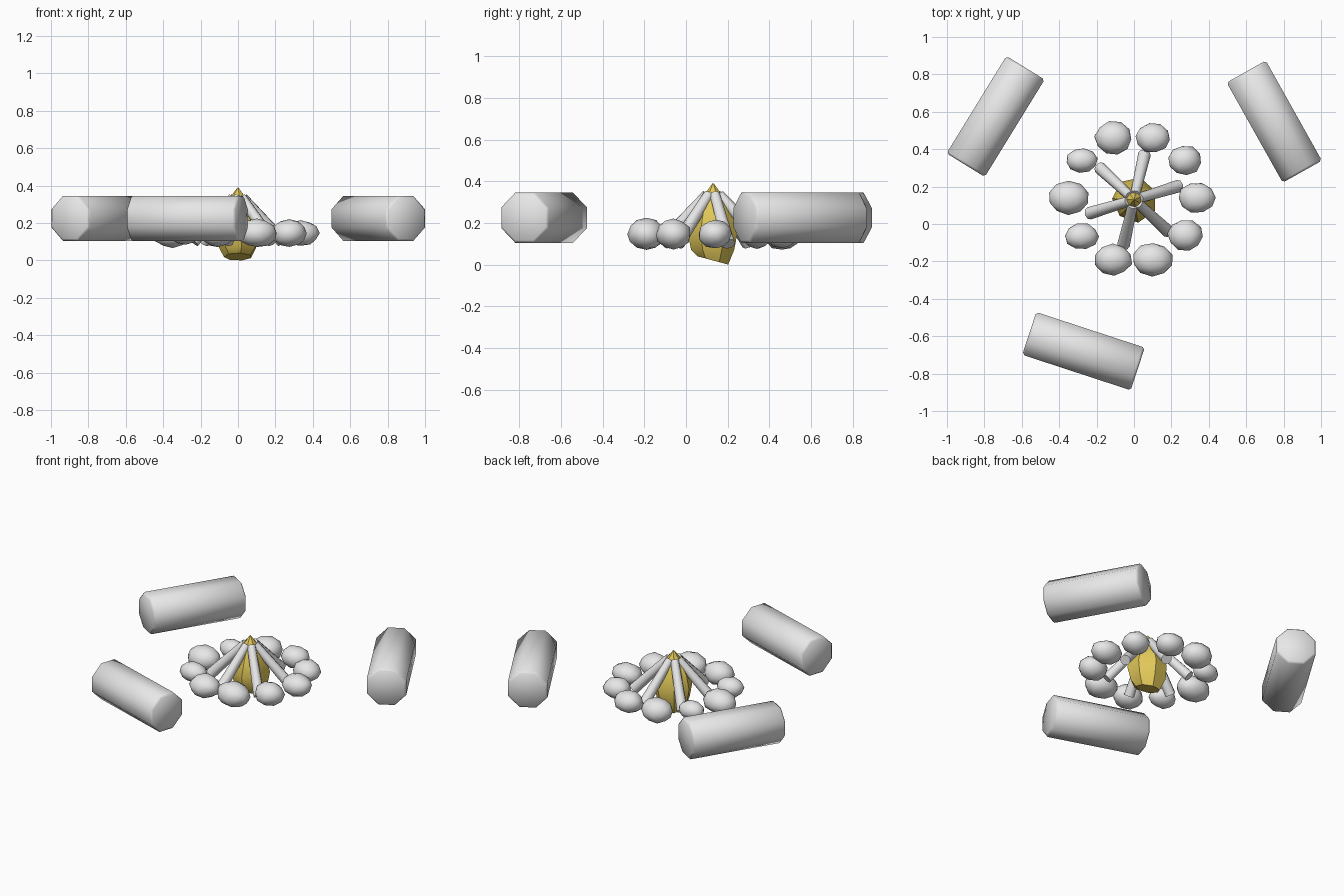
import bpy, bmesh, math, random
from mathutils import Vector, Matrix

random.seed(4)
if "Cube" in bpy.data.objects:
    bpy.data.objects.remove(bpy.data.objects["Cube"], do_unlink=True)

CENTRE = Vector((0, 0.13, 0))


def material(name, rgb):
    mat = bpy.data.materials.new(name)
    mat.use_nodes = True
    mat.diffuse_color = (*rgb, 1)
    mat.node_tree.nodes["Principled BSDF"].inputs["Base Color"].default_value = (*rgb, 1)
    return mat


GREY = material("pale grey", (0.8, 0.8, 0.8))
GOLD = material("flame gold", (0.76, 0.58, 0.1))


def finish(name, bm, mat, angle):
    bmesh.ops.recalc_face_normals(bm, faces=bm.faces)
    mesh = bpy.data.meshes.new(name)
    bm.to_mesh(mesh)
    bm.free()
    mesh.materials.append(mat)
    obj = bpy.data.objects.new(name, mesh)
    bpy.context.collection.objects.link(obj)
    bpy.ops.object.select_all(action='DESELECT')
    obj.select_set(True)
    bpy.context.view_layer.objects.active = obj
    bpy.ops.object.shade_smooth_by_angle(angle=math.radians(angle))
    return obj


def lathe(rings, sides, turn=0.0):
    """Stack of (height, radius) rings along z, capped at both ends."""
    bm = bmesh.new()
    loops = []
    for z, r in rings:
        angles = [turn + math.tau * i / sides for i in range(sides)]
        loops.append([bm.verts.new((r * math.cos(a), r * math.sin(a), z)) for a in angles])
    for low, high in zip(loops, loops[1:]):
        for i in range(sides):
            j = (i + 1) % sides
            bm.faces.new((low[i], low[j], high[j], high[i]))
    bm.faces.new(loops[0][::-1])
    bm.faces.new(loops[-1])
    return bm


def aim(bm, start, end):
    """Move a lathe from the z axis onto the line start-end."""
    z = (end - start).normalized()
    x = Vector((0, 0, 1)).cross(z).normalized()
    y = z.cross(x)
    rot = Matrix((x, y, z)).transposed().to_4x4()
    bm.transform(Matrix.Translation(start) @ rot)


# Three seat logs: octagonal, with slightly chamfered ends
logs = {
    "log_back_right": ((-0.9, 0.315), (-0.58, 0.835)),
    "log_back_left": ((0.6, 0.815), (0.9, 0.28)),
    "log_front": ((-0.56, -0.585), (0.02, -0.775)),
}
R = 0.12 / math.cos(math.pi / 8)
for name, (a, b) in logs.items():
    a, b = Vector((*a, 0.225)), Vector((*b, 0.225))
    n = (b - a).length
    bm = lathe([(0, R - 0.013), (0.012, R), (n - 0.012, R), (n, R - 0.013)], 8, math.pi / 8)
    aim(bm, a, b)
    finish(name, bm, GREY, 50)

# Ring of stones: x, y, width, depth
stones = [
    (-0.11, 0.46, 0.20, 0.18), (0.10, 0.46, 0.19, 0.16),
    (0.27, 0.34, 0.18, 0.16), (0.335, 0.14, 0.20, 0.16),
    (0.275, -0.06, 0.19, 0.17), (0.10, -0.19, 0.22, 0.18),
    (-0.11, -0.19, 0.20, 0.17), (-0.28, -0.065, 0.18, 0.14),
    (-0.35, 0.14, 0.22, 0.18), (-0.28, 0.34, 0.17, 0.13),
]
for i, (x, y, w, d) in enumerate(stones):
    bm = bmesh.new()
    bmesh.ops.create_icosphere(bm, subdivisions=2, radius=0.5)
    bm.transform(Matrix.Rotation(random.uniform(0, math.tau), 4, 'Z'))
    for v in bm.verts:
        v.co *= random.uniform(0.95, 1.04)
    bm.transform(Matrix.Translation((x, y, 0.146)) @ Matrix.Diagonal((w, d, 0.8 * d + 0.01, 1)))
    finish(f"stone_{i + 1}", bm, GREY, 40)

# Six leaning sticks
for i in range(6):
    a = math.radians(17 + 60 * i)
    out = Vector((math.cos(a), math.sin(a), 0))
    foot = CENTRE + out * 0.25 + Vector((0, 0, 0.1))
    top = CENTRE + out * 0.03 + Vector((0, 0, 0.335))
    bm = lathe([(0, 0.034), ((top - foot).length, 0.026)], 8)
    aim(bm, foot, top)
    finish(f"stick_{i + 1}", bm, GREY, 50)

# Flame: faceted teardrop with an uneven base
rings = [(0.02, 0.075), (0.07, 0.105), (0.16, 0.122), (0.25, 0.095),
         (0.32, 0.055), (0.39, 0.003)]
bm = lathe(rings, 7, 0.4)
for v in bm.verts:
    if v.co.z < 0.05:
        v.co.z -= 0.27 * v.co.y
        v.co.z = max(v.co.z, 0)
    elif v.co.z < 0.3:
        s = random.uniform(0.94, 1.05)
        v.co.x *= s
        v.co.y *= s
bm.transform(Matrix.Translation(CENTRE))
finish("flame", bm, GOLD, 35)
